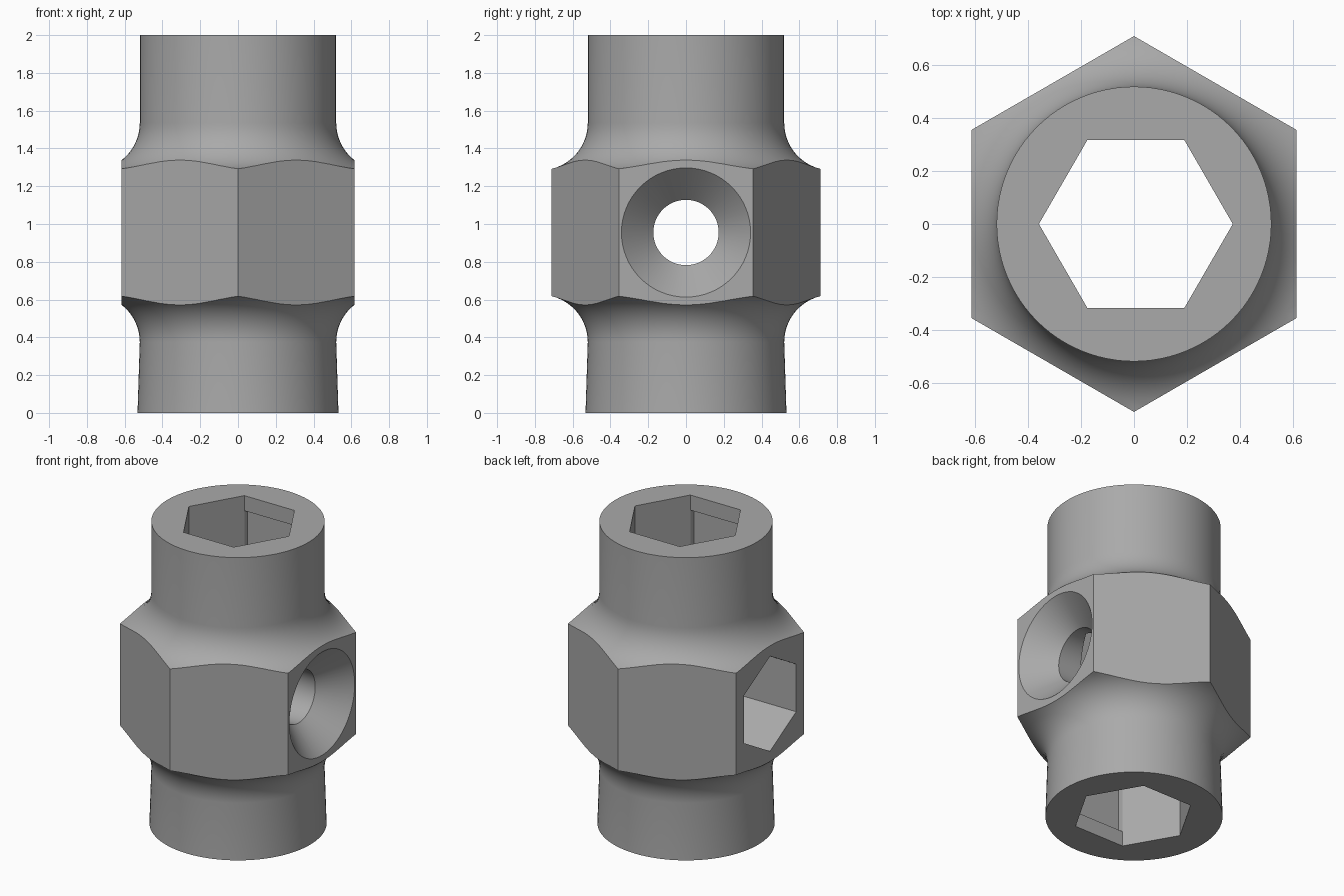
import bpy, bmesh
from math import pi, sin, cos, radians
from mathutils import Matrix

if "Cube" in bpy.data.objects:
    bpy.data.objects.remove(bpy.data.objects["Cube"])

MID = 0.955           # height of the cross holes
HEX_FLAT = 0.616      # centre to flat of the hexagonal collar
ROUND = 96

steel = bpy.data.materials.new("grey metal")
steel.use_nodes = True
GREY = (0.4, 0.4, 0.4, 1)
steel.diffuse_color = GREY
steel.node_tree.nodes["Principled BSDF"].inputs["Base Color"].default_value = GREY


def lathe(name, profile, sides, phase=0.0, matrix=Matrix()):
    """Closed solid from (radius, height) points, turned with the given side count."""
    bm = bmesh.new()
    rings = []
    for r, z in profile:
        angles = [phase + 2 * pi * i / sides for i in range(sides)]
        rings.append([bm.verts.new((r * cos(a), r * sin(a), z)) for a in angles])
    for low, high in zip(rings, rings[1:]):
        for i in range(sides):
            j = (i + 1) % sides
            bm.faces.new((low[i], low[j], high[j], high[i]))
    bm.faces.new(rings[0][::-1])
    bm.faces.new(rings[-1])
    bm.transform(matrix)
    bmesh.ops.recalc_face_normals(bm, faces=bm.faces)
    mesh = bpy.data.meshes.new(name)
    bm.to_mesh(mesh)
    bm.free()
    mesh.materials.append(steel)
    obj = bpy.data.objects.new(name, mesh)
    bpy.context.collection.objects.link(obj)
    return obj


def combine(target, tool, operation):
    """Apply a boolean and drop the tool."""
    mod = target.modifiers.new(operation, 'BOOLEAN')
    mod.operation, mod.object, mod.solver = operation, tool, 'EXACT'
    bpy.context.view_layer.objects.active = target
    bpy.ops.object.modifier_apply(modifier=mod.name)
    bpy.data.objects.remove(tool)


# Turned body: two sleeves flaring with round fillets into the collar
R, SLEEVE = 0.25, 0.52
STEPS = 14
arc = [radians(90 * i / STEPS) for i in range(STEPS + 1)]
flare = [(SLEEVE + R - R * cos(a), R * sin(a)) for a in arc]
profile = [(0.532, 0)] + [(r, 0.375 + h) for r, h in flare]
profile += [(r, 1.535 - h) for r, h in reversed(flare)] + [(SLEEVE, 2)]
body = lathe("socket_body", profile, ROUND)

# Hexagonal collar trims the flare, with corners at front and back
combine(body, lathe("collar", [(HEX_FLAT / cos(pi / 6), z) for z in (-1, 3)],
                    6, pi / 6), 'INTERSECT')

# Hexagonal bore through the whole length
bore = Matrix.Translation((0.007, 0, 0))
combine(body, lathe("bore", [(0.367, -1), (0.367, 3)], 6, 0, bore), 'DIFFERENCE')

# Shallow recess in the front and back bore walls, below the rim
box = bore @ Matrix.Diagonal((0.366, 0.706, 1, 1))
combine(body, lathe("recess", [(0.5 ** 0.5, 0.1), (0.5 ** 0.5, 1.9)], 4, pi / 4, box),
        'DIFFERENCE')

# Countersunk round hole on the left side
side = Matrix.Translation((0, 0, MID)) @ Matrix.Rotation(pi / 2, 4, 'Y')
screw = [(0.173, 0), (0.173, 0.445), (0.342, HEX_FLAT), (0.442, HEX_FLAT + 0.1)]
combine(body, lathe("screw_hole", screw, 64, 0, side), 'DIFFERENCE')

# Hexagonal nut pocket on the right side, points up and down
combine(body, lathe("nut_pocket", [(0.315, -1), (0.315, 0)], 6, 0, side), 'DIFFERENCE')

bpy.ops.object.select_all(action='DESELECT')
body.select_set(True)
bpy.context.view_layer.objects.active = body
bpy.ops.object.shade_smooth_by_angle(angle=radians(25))
